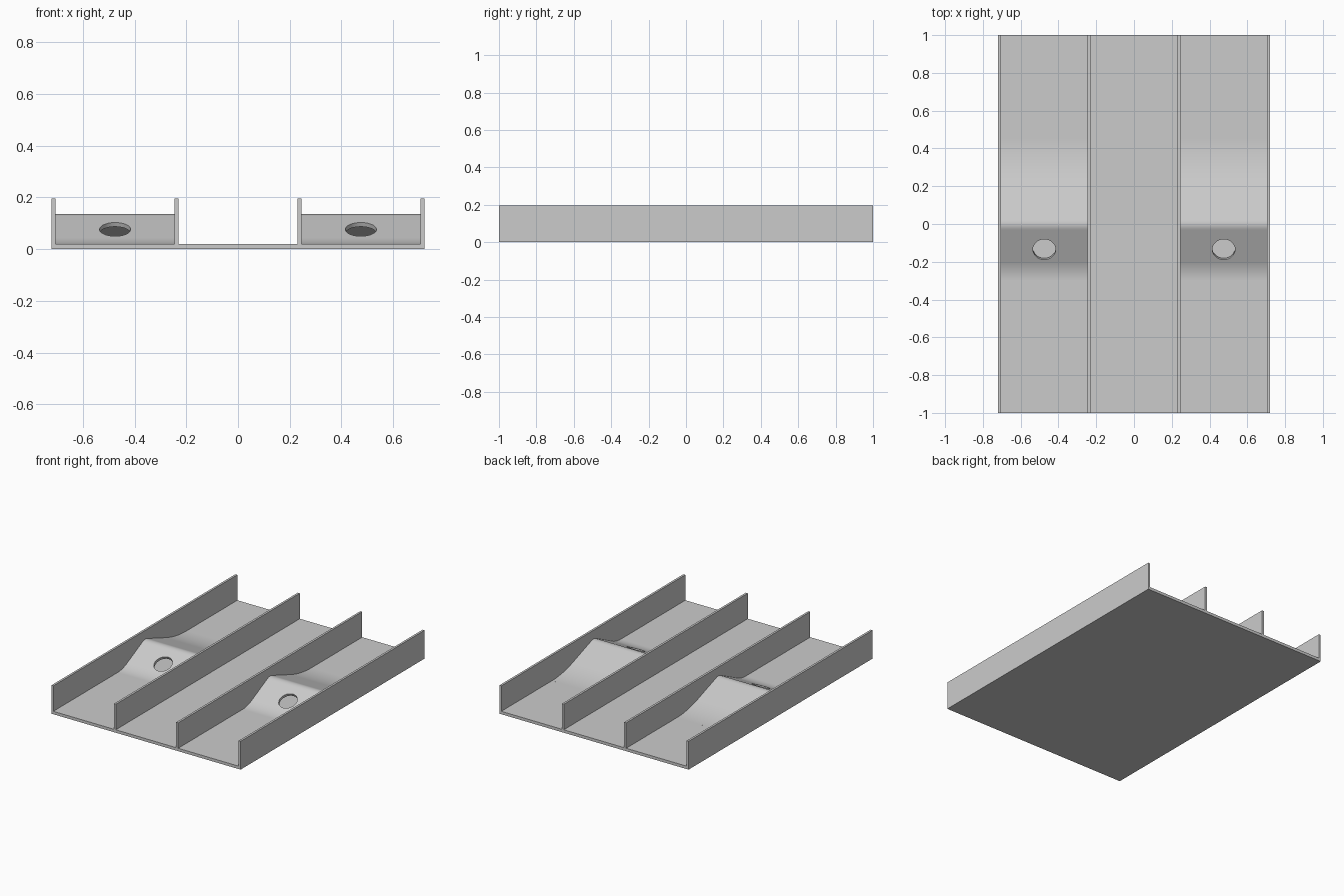
import bpy, bmesh, math
from mathutils import Vector

cube = bpy.data.objects.get("Cube")
if cube:
    bpy.data.objects.remove(cube, do_unlink=True)

grey = bpy.data.materials.new("light grey")
grey.use_nodes = True
grey.diffuse_color = (0.6, 0.6, 0.6, 1)
grey.node_tree.nodes["Principled BSDF"].inputs["Base Color"].default_value = (0.6, 0.6, 0.6, 1)

WIDTH, FLOOR, HEIGHT, WALL = 1.44, 0.02, 0.195, 0.015
LANE_IN, LANE_OUT = 0.245, 0.705


def finish(name, bm):
    mesh = bpy.data.meshes.new(name)
    bm.to_mesh(mesh)
    bm.free()
    mesh.materials.append(grey)
    obj = bpy.data.objects.new(name, mesh)
    bpy.context.collection.objects.link(obj)
    return obj


def box(name, low, high):
    bm = bmesh.new()
    bmesh.ops.create_cube(bm, size=1)
    low, high = Vector(low), Vector(high)
    for v in bm.verts:
        v.co = (low + high) / 2 + v.co * (high - low)
    return finish(name, bm)


def slope(y):
    """Piecewise linear gradient of the bump along the lane."""
    knots = [(-0.30, 0), (-0.20, 0.49), (-0.03, 0.49), (0.02, -0.353), (0.22, -0.353), (0.45, 0)]
    for (a, sa), (b, sb) in zip(knots, knots[1:]):
        if a <= y <= b:
            return sa + (sb - sa) * (y - a) / (b - a)
    return 0


def bump_profile(step=0.005):
    y, z = -0.30, FLOOR
    points = [(y, z)]
    while y < 0.449:
        z += slope(y + step / 2) * step
        y += step
        points.append((y, max(z, FLOOR)))
    return points


def make_bump(name, x0, x1):
    # Curved sheet spanning the lane, hollow underneath
    points = bump_profile()
    bm = bmesh.new()
    rows = [[bm.verts.new((x, y, z)) for x in (x0, x1)] for y, z in points]
    for (a, b), (c, d) in zip(rows, rows[1:]):
        bm.faces.new((a, b, d, c))
    bump = finish(name, bm)
    solid = bump.modifiers.new("thickness", 'SOLIDIFY')
    solid.thickness, solid.offset = 0.018, -1

    # Round hole drilled square to the front slope
    y, z = min(points, key=lambda p: abs(p[0] + 0.137))
    bm = bmesh.new()
    bmesh.ops.create_cone(bm, cap_ends=True, segments=48, radius1=0.06, radius2=0.06, depth=0.07)
    cutter = finish("hole_cutter", bm)
    cutter.location = ((x0 + x1) / 2, y, z)
    cutter.rotation_euler.x = math.atan(slope(y))
    cutter.hide_render = True
    cut = bump.modifiers.new("hole", 'BOOLEAN')
    cut.operation, cut.object, cut.solver = 'DIFFERENCE', cutter, 'EXACT'

    bpy.ops.object.select_all(action='DESELECT')
    bump.select_set(True)
    bpy.context.view_layer.objects.active = bump
    for mod in [m.name for m in bump.modifiers]:
        bpy.ops.object.modifier_apply(modifier=mod)
    bpy.data.objects.remove(cutter, do_unlink=True)
    bpy.ops.object.shade_smooth_by_angle(angle=math.radians(30))


# Base plate
box("base_plate", (-WIDTH / 2, -1, 0), (WIDTH / 2, 1, FLOOR))

# Walls and bumps on both sides
for side, sign in (("left", 1), ("right", -1)):
    for part, inner in (("inner", LANE_IN - WALL), ("outer", LANE_OUT)):
        x0, x1 = sorted((sign * inner, sign * (inner + WALL)))
        box(f"{side}_{part}_wall", (x0, -1, FLOOR), (x1, 1, HEIGHT))
    x0, x1 = sorted((sign * LANE_IN, sign * LANE_OUT))
    make_bump(f"{side}_bump", x0, x1)
